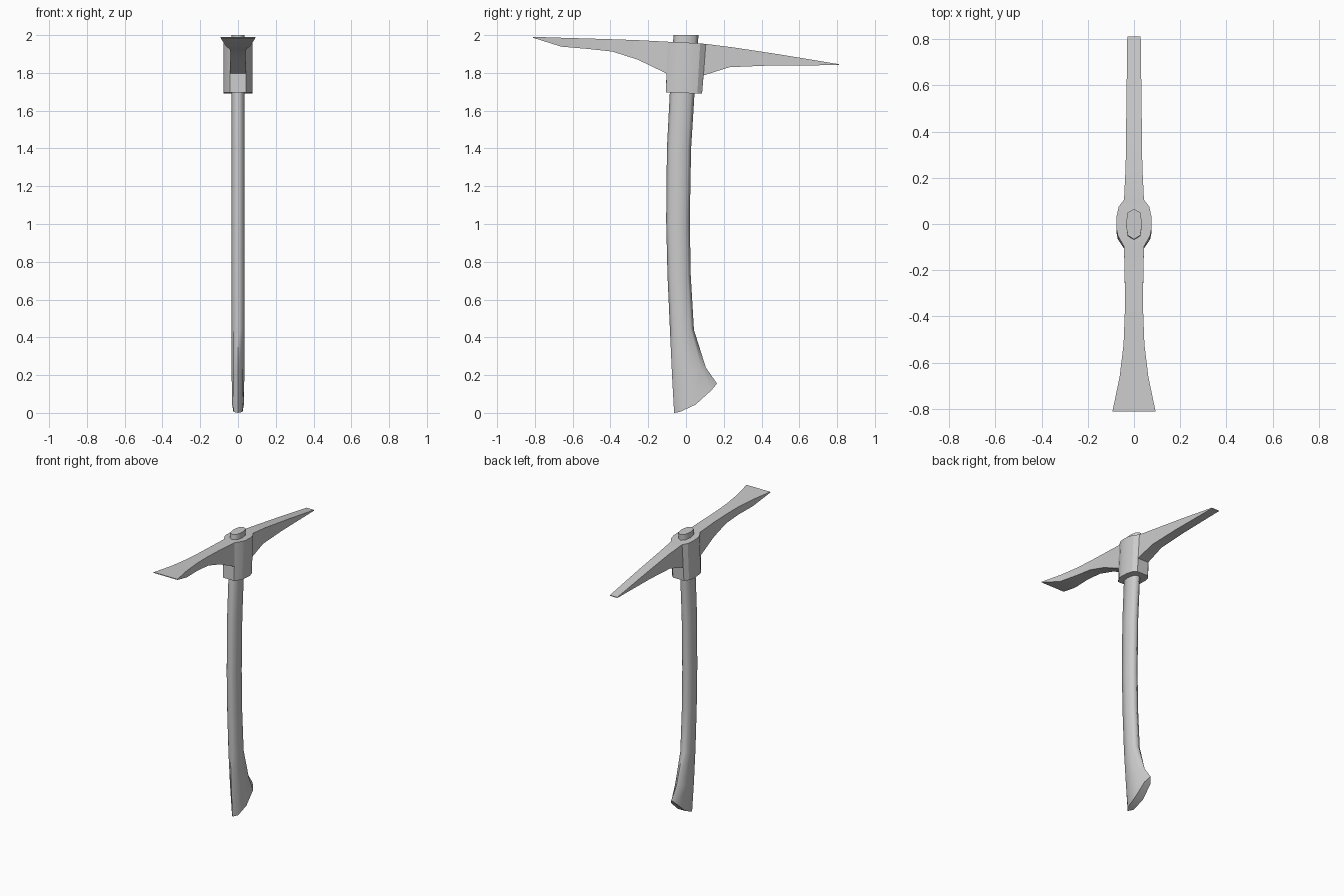
import bpy, bmesh, math

if "Cube" in bpy.data.objects:
    bpy.data.objects.remove(bpy.data.objects["Cube"])


def finish(bm, name, angle):
    bmesh.ops.recalc_face_normals(bm, faces=bm.faces)
    mesh = bpy.data.meshes.new(name)
    bm.to_mesh(mesh)
    bm.free()
    obj = bpy.data.objects.new(name, mesh)
    bpy.context.collection.objects.link(obj)
    bpy.ops.object.select_all(action='DESELECT')
    obj.select_set(True)
    bpy.context.view_layer.objects.active = obj
    bpy.ops.object.shade_smooth_by_angle(angle=math.radians(angle))
    return obj


def bridge(bm, rings):
    for a, b in zip(rings, rings[1:]):
        n = len(a)
        for i in range(n):
            j = (i + 1) % n
            bm.faces.new((a[i], a[j], b[j], b[i]))


# Handle: eight-sided oval rings, front edge and back edge given as (y, z)
handle_rings = [  # front y, front z, back y, back z, half width, sag
    (-.063, .00, .164, .155, .031, .034),
    (-.074, .20, .105, .24, .034, 0),
    (-.085, .44, .042, .44, .034, 0),
    (-.098, .73, .025, .73, .034, 0),
    (-.105, 1.02, .020, 1.02, .034, 0),
    (-.101, 1.40, .027, 1.40, .034, 0),
    (-.086, 1.69, .045, 1.69, .034, 0),
    (-.066, 2.0, .066, 2.0, .035, 0),
]
OVAL = [(0, 0), (.78, .13), (1, .5), (.78, .87),
        (0, 1), (-.78, .87), (-1, .5), (-.78, .13)]
bm = bmesh.new()
rings = []
for yf, zf, yb, zb, w, sag in handle_rings:
    rings.append([bm.verts.new((w * u, yf + (yb - yf) * t,
                                zf + (zb - zf) * t - sag * 4 * t * (1 - t)))
                  for u, t in OVAL])
bridge(bm, rings)
# End caps follow the curved rim
for r in (rings[0], rings[-1]):
    bm.faces.new((r[0], r[1], r[7]))
    bm.faces.new((r[1], r[2], r[6], r[7]))
    bm.faces.new((r[2], r[3], r[5], r[6]))
    bm.faces.new((r[3], r[4], r[5]))
finish(bm, "handle", 65)

# Head: rectangular sections from the adze blade, through the collar, to the pick
head_sections = [  # top y, top z, bottom y, bottom z, half width
    (-.81, 1.991, -.81, 1.986, .093),
    (-.66, 1.986, -.66, 1.939, .062),
    (-.52, 1.982, -.52, 1.927, .045),
    (-.39, 1.978, -.39, 1.913, .040),
    (-.25, 1.973, -.255, 1.870, .040),
    (-.10, 1.965, -.103, 1.797, .043),
    (-.098, 1.965, -.106, 1.697, .043),
    (-.05, 1.963, -.066, 1.696, .070),
    (-.02, 1.961, -.035, 1.695, .076),
    (.03, 1.959, .02, 1.692, .076),
    (.075, 1.956, .06, 1.691, .066),
    (.105, 1.953, .085, 1.690, .043),
    (.107, 1.953, .09, 1.786, .043),
    (.25, 1.935, .23, 1.830, .036),
    (.50, 1.897, .445, 1.839, .033),
    (.81, 1.846, .81, 1.841, .029),
]
bm = bmesh.new()
rings = []
for yt, zt, yb, zb, w in head_sections:
    rings.append([bm.verts.new(p) for p in
                  ((-w, yt, zt), (w, yt, zt), (w, yb, zb), (-w, yb, zb))])
bridge(bm, rings)
bm.faces.new(rings[0])
bm.faces.new(rings[-1])
finish(bm, "pick_head", 25)
